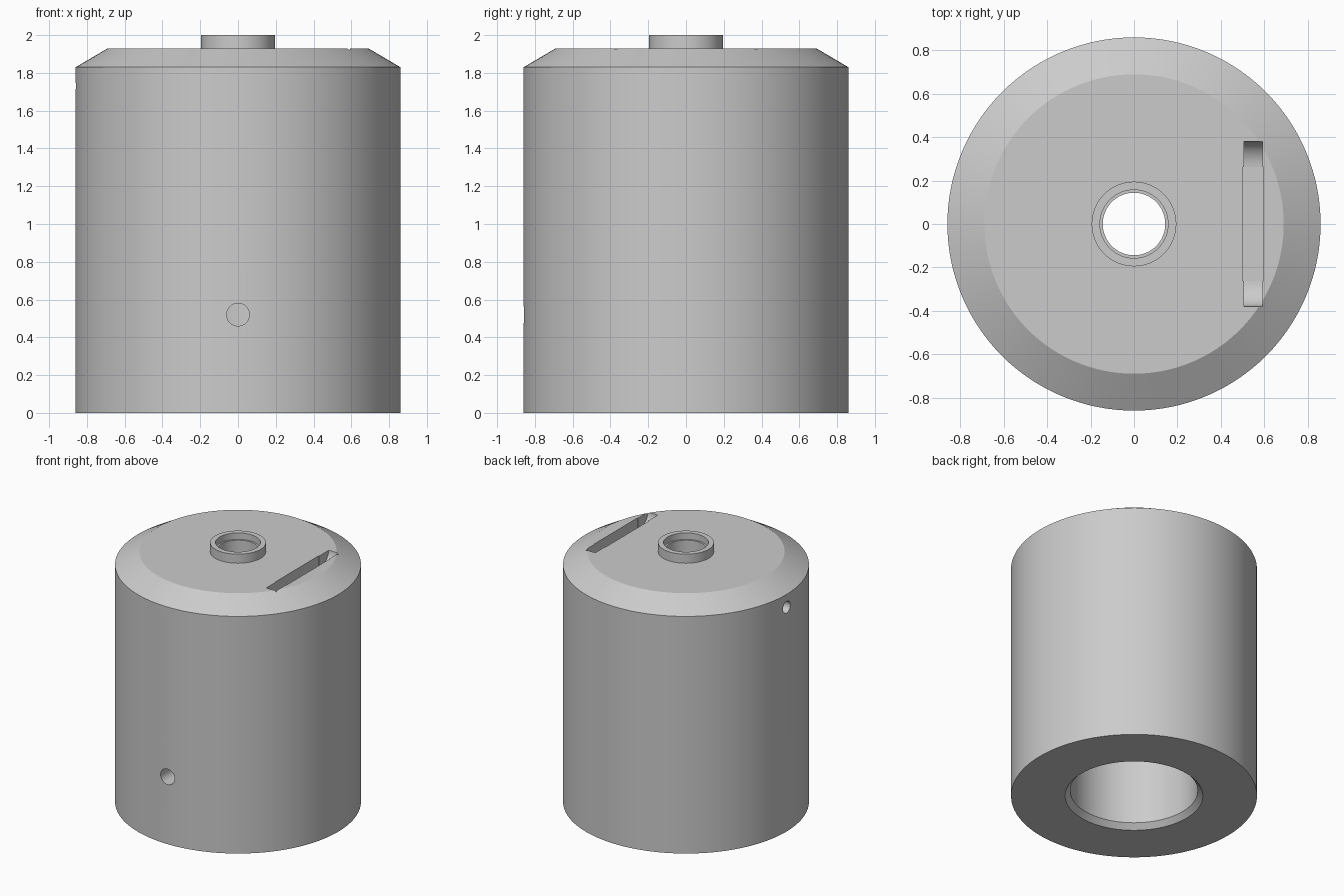
import bpy, bmesh, math
from mathutils import Matrix

cube = bpy.data.objects.get("Cube")
if cube:
    bpy.data.objects.remove(cube, do_unlink=True)

grey = bpy.data.materials.new("plain grey")
grey.use_nodes = True
colour = (0.6, 0.6, 0.6, 1)
grey.diffuse_color = colour
grey.node_tree.nodes["Principled BSDF"].inputs["Base Color"].default_value = colour


def make_object(name, bm):
    bmesh.ops.recalc_face_normals(bm, faces=bm.faces)
    mesh = bpy.data.meshes.new(name)
    bm.to_mesh(mesh)
    bm.free()
    mesh.materials.append(grey)
    obj = bpy.data.objects.new(name, mesh)
    bpy.context.collection.objects.link(obj)
    return obj


def lathe(name, profile, steps=128):
    """Turn a closed (radius, height) outline around the z axis."""
    bm = bmesh.new()
    verts = [bm.verts.new((r, 0, z)) for r, z in profile]
    edges = [bm.edges.new((verts[i - 1], verts[i])) for i in range(len(verts))]
    bmesh.ops.spin(bm, geom=verts + edges, cent=(0, 0, 0), axis=(0, 0, 1),
                   angle=math.tau, steps=steps, use_merge=True)
    bmesh.ops.remove_doubles(bm, verts=bm.verts, dist=1e-5)
    return make_object(name, bm)


def drill(name, radius, length, centre, axis):
    bm = bmesh.new()
    turn = Matrix.Rotation(math.pi / 2, 4, axis)
    bmesh.ops.create_cone(bm, cap_ends=True, segments=40, radius1=radius,
                          radius2=radius, depth=length,
                          matrix=Matrix.Translation(centre) @ turn)
    return make_object(name, bm)


def prism(name, outline, x0, x1):
    """Extrude a (y, z) outline along x."""
    bm = bmesh.new()
    face = bm.faces.new([bm.verts.new((x0, y, z)) for y, z in outline])
    out = bmesh.ops.extrude_face_region(bm, geom=[face])
    moved = [v for v in out["geom"] if isinstance(v, bmesh.types.BMVert)]
    bmesh.ops.translate(bm, verts=moved, vec=(x1 - x0, 0, 0))
    return make_object(name, bm)


# Body: chamfered drum with raised collar, stepped neck and wide lower bore
body = lathe("drum_body", [
    (0.482, 0), (0.86, 0), (0.86, 1.83), (0.69, 1.93), (0.195, 1.93),
    (0.195, 2), (0.157, 2), (0.157, 1.95), (0.144, 1.95), (0.144, 1.52),
    (0.446, 1.52), (0.446, 0.04)])

# Slot with curved ramps at both ends
top, floor, half, flat = 1.93, 1.83, 0.38, 0.255
ramp = [(flat + (half - flat) * math.cos(a), top - (top - floor) * math.sin(a))
        for a in [math.pi / 2 * i / 8 for i in range(9)]]
outline = [(half, 2.1)] + ramp + [(-y, z) for y, z in reversed(ramp)] + [(-half, 2.1)]
middle = [(0.262, floor), (0.262, 2.1), (-0.262, 2.1), (-0.262, floor)]

# Cutters: slot, front port and upper side vent
cutters = [
    prism("slot_cutter", outline, 0.508, 0.592),
    prism("slot_middle_cutter", middle, 0.503, 0.597),
    drill("front_port_cutter", 0.06, 0.6, (0, -0.7, 0.52), 'X'),
    drill("side_vent_cutter", 0.045, 0.9, (-0.55, 0, 1.73), 'Y'),
]
bpy.context.view_layer.objects.active = body
for cutter in cutters:
    cutter.hide_render = True
    mod = body.modifiers.new(cutter.name, 'BOOLEAN')
    mod.operation = 'DIFFERENCE'
    mod.solver = 'EXACT'
    mod.object = cutter
    bpy.ops.object.modifier_apply(modifier=mod.name)
    bpy.data.objects.remove(cutter, do_unlink=True)

# Smooth round walls, crisp rims
bpy.ops.object.select_all(action='DESELECT')
body.select_set(True)
bpy.ops.object.shade_smooth_by_angle(angle=math.radians(25))
